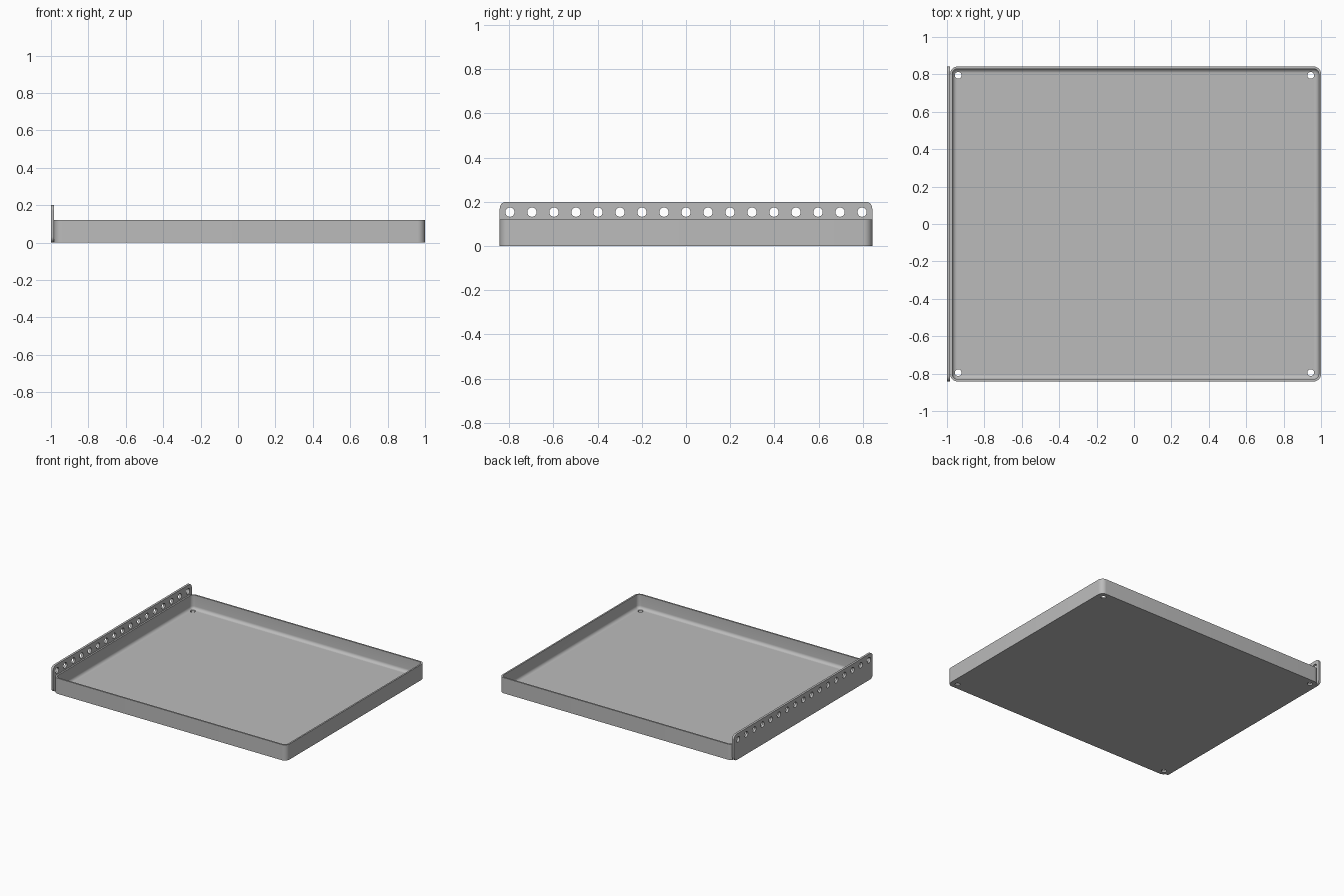
import bpy, bmesh
from math import sin, cos, pi, radians
from mathutils import Matrix, Vector

cube = bpy.data.objects.get("Cube")
if cube:
    bpy.data.objects.remove(cube, do_unlink=True)

# Single grey metal
steel = bpy.data.materials.new("grey_metal")
steel.use_nodes = True
GREY = (0.5, 0.5, 0.5, 1)
steel.diffuse_color = GREY
steel.node_tree.nodes["Principled BSDF"].inputs["Base Color"].default_value = GREY

PLATE_X, HALF_Y = -0.983, 0.842
HEIGHT, TOP = 0.12, 0.2
WALL, FILLET, CORNER = 0.012, 0.024, 0.04


def rounded_rect(u0, u1, v0, v1, r, steps=8):
    """Counter-clockwise outline with rounded corners."""
    centres = [(u1 - r, v1 - r), (u0 + r, v1 - r), (u0 + r, v0 + r), (u1 - r, v0 + r)]
    return [(cu + r * cos((q + i / steps) * pi / 2), cv + r * sin((q + i / steps) * pi / 2))
            for q, (cu, cv) in enumerate(centres) for i in range(steps + 1)]


def loft(name, rings):
    """Skin a stack of matching rings and cap both ends."""
    bm = bmesh.new()
    loops = [[bm.verts.new(p) for p in ring] for ring in rings]
    n = len(loops[0])
    for a, b in zip(loops, loops[1:]):
        for i in range(n):
            j = (i + 1) % n
            bm.faces.new((a[i], a[j], b[j], b[i]))
    bm.faces.new(loops[0][::-1])
    bm.faces.new(loops[-1])
    bmesh.ops.recalc_face_normals(bm, faces=bm.faces)
    return add_object(name, bm)


def add_object(name, bm):
    mesh = bpy.data.meshes.new(name)
    bm.to_mesh(mesh)
    bm.free()
    mesh.materials.append(steel)
    obj = bpy.data.objects.new(name, mesh)
    bpy.context.collection.objects.link(obj)
    return obj


def drill(obj, centres, radius, turn):
    """Cut round holes, then smooth the curved faces."""
    bm = bmesh.new()
    for c in centres:
        bmesh.ops.create_cone(bm, cap_ends=True, segments=24, radius1=radius, radius2=radius,
                              depth=0.08, matrix=Matrix.Translation(Vector(c)) @ turn)
    cutter = add_object(obj.name + "_hole_cutter", bm)
    cutter.hide_render = True
    mod = obj.modifiers.new("holes", 'BOOLEAN')
    mod.operation, mod.solver, mod.object = 'DIFFERENCE', 'EXACT', cutter
    bpy.ops.object.select_all(action='DESELECT')
    obj.select_set(True)
    bpy.context.view_layer.objects.active = obj
    bpy.ops.object.modifier_apply(modifier=mod.name)
    bpy.data.objects.remove(cutter, do_unlink=True)
    bpy.ops.object.shade_smooth_by_angle(angle=radians(30))


# Tray: outer wall, rim, inner wall, filleted floor
def tray_ring(inset, z):
    outline = rounded_rect(PLATE_X + inset, 1 - inset, -HALF_Y + inset, HALF_Y - inset,
                           CORNER - inset)
    return [(x, y, z) for x, y in outline]


rings = [tray_ring(0, 0), tray_ring(0, HEIGHT), tray_ring(WALL, HEIGHT)]
for i in range(7):
    a = i / 6 * pi / 2
    rings.append(tray_ring(WALL + FILLET * (1 - cos(a)), WALL + FILLET * (1 - sin(a))))
tray = loft("tray", rings)
drill(tray, [(x, y, 0) for x in (-0.94, 0.945) for y in (-0.795, 0.795)], 0.018, Matrix())

# Side plate with a row of holes along its top
outline = rounded_rect(-HALF_Y, HALF_Y, 0, TOP, 0.03)
plate = loft("perforated_side_plate", [[(x, y, z) for y, z in outline] for x in (-1, PLATE_X)])
drill(plate, [(-0.99, i * 0.0995, 0.153) for i in range(-8, 9)], 0.021,
      Matrix.Rotation(pi / 2, 4, 'Y'))
